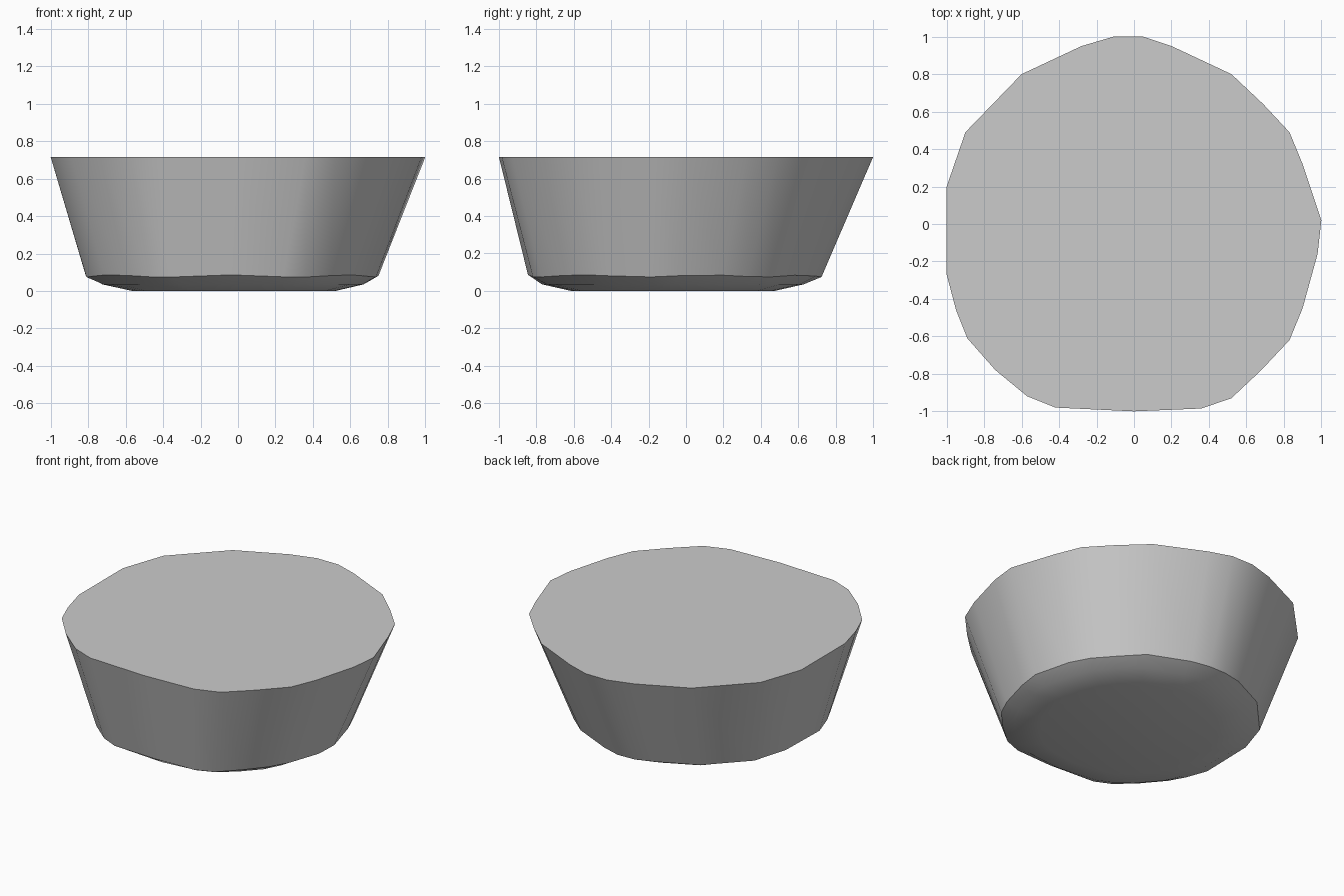
import bpy, bmesh, math

cube = bpy.data.objects.get("Cube")
if cube:
    bpy.data.objects.remove(cube, do_unlink=True)

# Plain grey material
grey = bpy.data.materials.new("plain grey")
grey.use_nodes = True
colour = (0.6, 0.6, 0.6, 1)
grey.diffuse_color = colour
grey.node_tree.nodes["Principled BSDF"].inputs["Base Color"].default_value = colour

# Irregular outline of the flat top
outline = [(1, .02), (.9, .32), (.83, .49), (.69, .64), (.52, .8), (.2, .95),
           (.05, 1), (-.11, 1), (-.28, .95), (-.6, .8), (-.9, .49), (-1, .2),
           (-1, -.27), (-.95, -.46), (-.89, -.61), (-.74, -.78), (-.57, -.92),
           (-.42, -.98), (0, -1), (.36, -.985), (.52, -.93), (.68, -.78),
           (.83, -.62), (.9, -.45), (.98, -.16)]

# Lower rings: height, centre x, centre y, radius, share of the top's irregular shape
rings = [(.08, -.035, -.06, .785, .6),
         (.035, -.03, -.07, .7, .5),
         (0, -.025, -.07, .545, .4)]


def ring_point(x, y, z, cx, cy, radius, share):
    """Outline point moved to a smaller, rounder ring."""
    length = math.hypot(x, y)
    r = radius * (share + (1 - share) / length)
    wave = .006 * math.sin(7 * math.atan2(y, x)) if z > .05 else 0
    return cx + x * r, cy + y * r, z + wave


# Tapered body: loft from the top down through the bevel to the flat underside
bm = bmesh.new()
loops = [[bm.verts.new((x, y, .715)) for x, y in outline]]
for z, cx, cy, radius, share in rings:
    loops.append([bm.verts.new(ring_point(x, y, z, cx, cy, radius, share))
                  for x, y in outline])
count = len(outline)
for upper, lower in zip(loops, loops[1:]):
    for i in range(count):
        j = (i + 1) % count
        bm.faces.new((upper[i], lower[i], lower[j], upper[j]))
bm.faces.new(loops[0])
bm.faces.new(loops[-1][::-1])
bmesh.ops.recalc_face_normals(bm, faces=bm.faces)
mesh = bpy.data.meshes.new("tapered_body")
bm.to_mesh(mesh)
bm.free()
mesh.materials.append(grey)
body = bpy.data.objects.new("tapered_body", mesh)
bpy.context.collection.objects.link(body)

# Smooth sides with a crisp top rim and lower edge
bpy.ops.object.select_all(action="DESELECT")
body.select_set(True)
bpy.context.view_layer.objects.active = body
bpy.ops.object.shade_smooth_by_angle(angle=math.radians(35))
